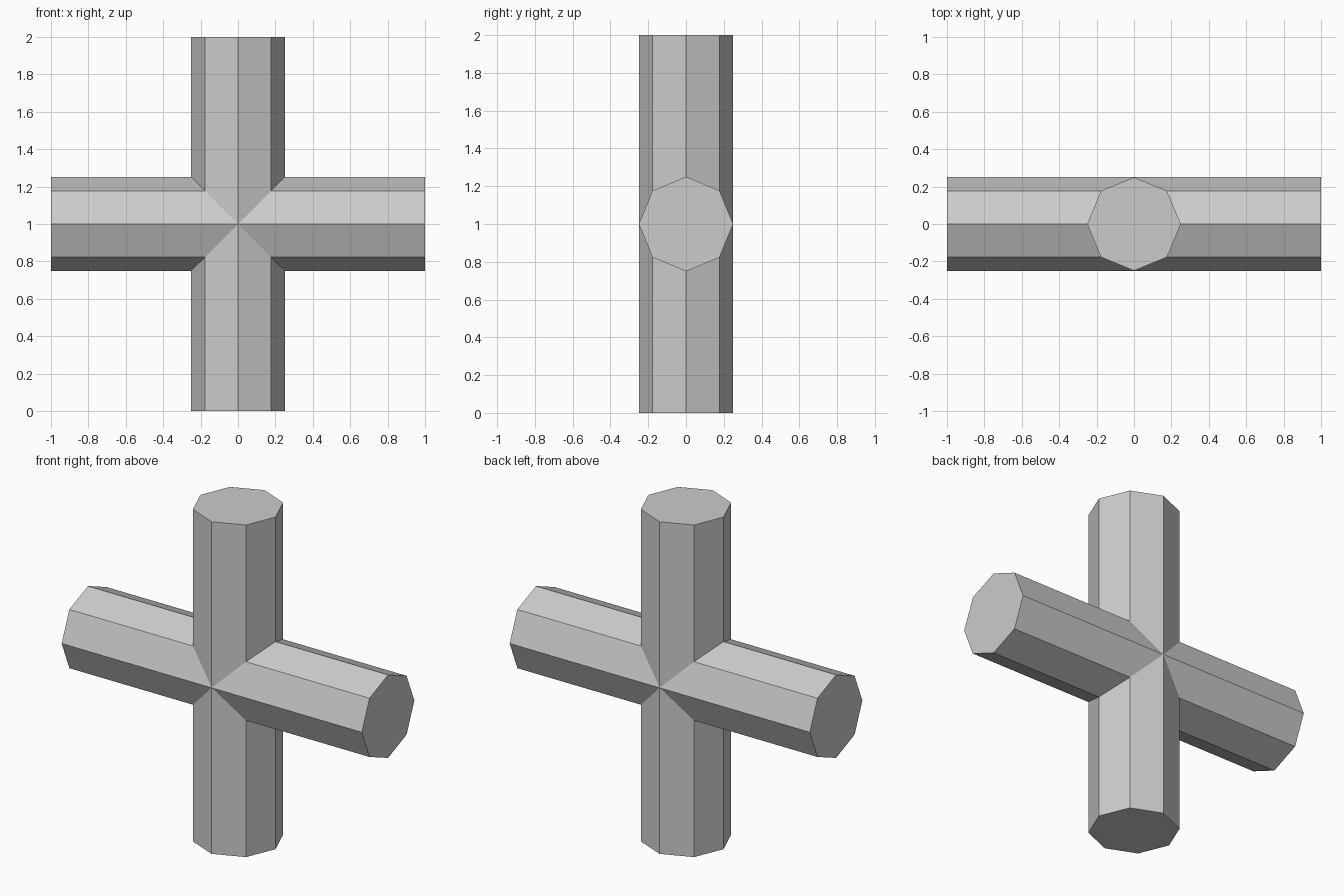
import bpy
from math import pi

if "Cube" in bpy.data.objects:
    bpy.data.objects.remove(bpy.data.objects["Cube"])

RADIUS, LENGTH, SIDES = 0.25, 2.0, 8


def octagonal_bar(name, rotation):
    bpy.ops.mesh.primitive_cylinder_add(
        vertices=SIDES, radius=RADIUS, depth=LENGTH,
        location=(0, 0, LENGTH / 2), rotation=rotation)
    bar = bpy.context.object
    bar.name = name
    bpy.ops.object.transform_apply(location=False, rotation=True, scale=False)
    return bar


# Upright bar along z
octagonal_bar("upright_bar", (0, 0, 0))

# Horizontal bar along x, crossing the upright at mid height
octagonal_bar("cross_bar", (0, pi / 2, 0))
